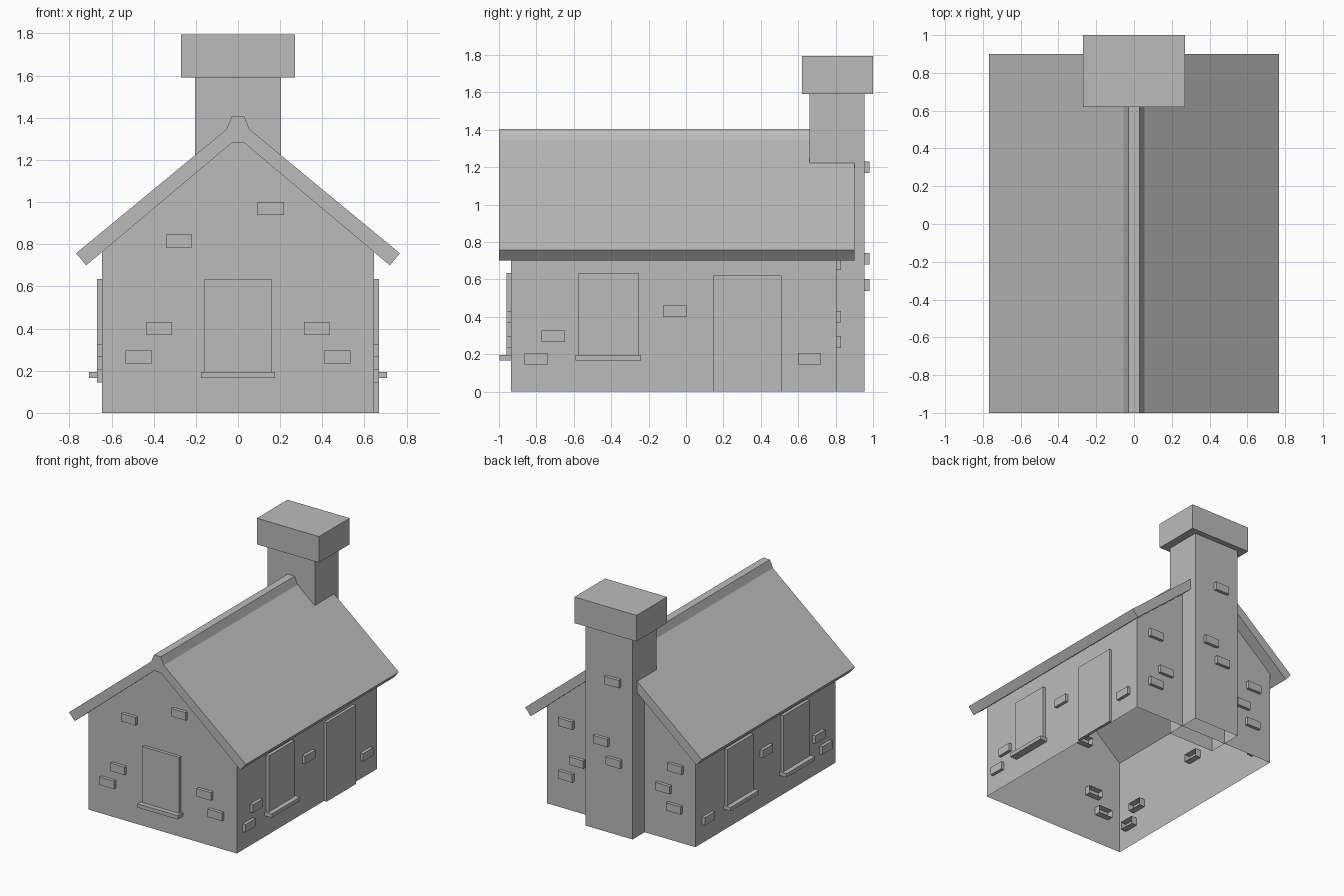
import bpy
import bmesh
from mathutils import Vector

cube = bpy.data.objects.get("Cube")
if cube:
    bpy.data.objects.remove(cube, do_unlink=True)

# One plain stone-grey material
stone = bpy.data.materials.new("stone_grey")
stone.use_nodes = True
GREY = (0.5, 0.5, 0.5, 1)
stone.diffuse_color = GREY
bsdf = next(n for n in stone.node_tree.nodes if n.type == 'BSDF_PRINCIPLED')
bsdf.inputs["Base Color"].default_value = GREY
bsdf.inputs["Roughness"].default_value = 0.9


def finish(name, bm, open_dirs=()):
    """Make an object, leaving out faces whose normal points along open_dirs."""
    bmesh.ops.recalc_face_normals(bm, faces=bm.faces)
    bm.normal_update()
    gone = [f for f in bm.faces
            if any(f.normal.dot(Vector(d)) > 0.5 for d in open_dirs)]
    bmesh.ops.delete(bm, geom=gone, context='FACES')
    mesh = bpy.data.meshes.new(name)
    bm.to_mesh(mesh)
    bm.free()
    mesh.materials.append(stone)
    obj = bpy.data.objects.new(name, mesh)
    bpy.context.collection.objects.link(obj)
    return obj


def box(name, xs, ys, zs, open_dirs=()):
    bm = bmesh.new()
    bmesh.ops.create_cube(bm, size=1)
    for v in bm.verts:
        for i, span in enumerate((xs, ys, zs)):
            v.co[i] = span[0] if v.co[i] < 0 else span[1]
    return finish(name, bm, open_dirs)


def extrude_y(name, half, y0, y1, open_dirs=()):
    """Mirror a half outline (x, z) across x = 0 and extrude it along y."""
    outline = half + [(-x, z) for x, z in reversed(half)]
    bm = bmesh.new()
    face = bm.faces.new([bm.verts.new((x, y0, z)) for x, z in outline])
    new = bmesh.ops.extrude_face_region(bm, geom=[face])["geom"]
    bmesh.ops.translate(bm, vec=(0, y1 - y0, 0),
                        verts=[g for g in new if isinstance(g, bmesh.types.BMVert)])
    return finish(name, bm, open_dirs)


WALL_X, FRONT_Y, BACK_Y, STACK_Y = 0.645, -0.935, 0.805, 0.955
DOWN, UP = (0, 0, -1), (0, 0, 1)


def on_wall(name, wall, along, z, width, height, out, inward=0.0, hollow=False):
    """Place a block on a wall, centred at (along, z)."""
    axis, sign, plane = {"front": (1, -1, -FRONT_Y), "back": (1, 1, BACK_Y),
                         "stack": (1, 1, STACK_Y), "left": (0, 1, WALL_X),
                         "right": (0, -1, WALL_X)}[wall]
    depth = sorted((sign * (plane - inward), sign * (plane + out)))
    run = (along - width / 2, along + width / 2)
    zs = (z - height / 2, z + height / 2)
    inner = [0, 0, 0]
    inner[axis] = -sign
    xs, ys = (depth, run) if axis == 0 else (run, depth)
    return box(name, xs, ys, zs, [inner] if hollow else ())


# Hollow gabled walls, open below and under the roof
extrude_y("walls", [(WALL_X, 0), (WALL_X, 0.765), (0.03, 1.28)],
          FRONT_Y, BACK_Y, [DOWN, UP])

# Roof slab with a raised ridge cap
roof_half = [(0.03, 1.28), (0.72, 0.70), (0.768, 0.757), (0.055, 1.345), (0.03, 1.405)]
extrude_y("roof", roof_half, -1.0, 0.90)

# Chimney stack and cap
box("chimney_stack", (-0.205, 0.205), (0.66, STACK_Y), (0, 1.6), [DOWN, UP])
box("chimney_cap", (-0.27, 0.27), (0.62, 1.0), (1.59, 1.795))

# Windows with sills
for wall, along in (("front", 0), ("left", -0.415), ("right", -0.415), ("right", 0.28)):
    on_wall(wall + "_window", wall, along, 0.415, 0.32, 0.44, 0.025)
    on_wall(wall + "_window_sill", wall, along, 0.18, 0.35, 0.03, 0.062)

# Door on the left wall
on_wall("door", "left", 0.328, 0.31, 0.365, 0.62, 0.023)

# Raised stones scattered over the walls
side_stones = [(-0.80, 0.175), (-0.71, 0.295), (-0.06, 0.43), (0.66, 0.175)]
low_stones = [(s * x, z) for s in (-1, 1) for x, z in ((0.375, 0.40), (0.47, 0.265))]
stones = {
    "left": side_stones,
    "right": side_stones,
    "front": low_stones + [(-0.28, 0.815), (0.155, 0.97)],
    "back": low_stones + [(0.47, 0.68), (-0.48, 0.58)],
    "stack": [(-0.04, 1.20), (0.06, 0.71), (-0.05, 0.57)],
}
for wall, spots in stones.items():
    for along, z in spots:
        on_wall(wall + "_stone", wall, along, z, 0.125, 0.062, 0.025, 0.05, True)
